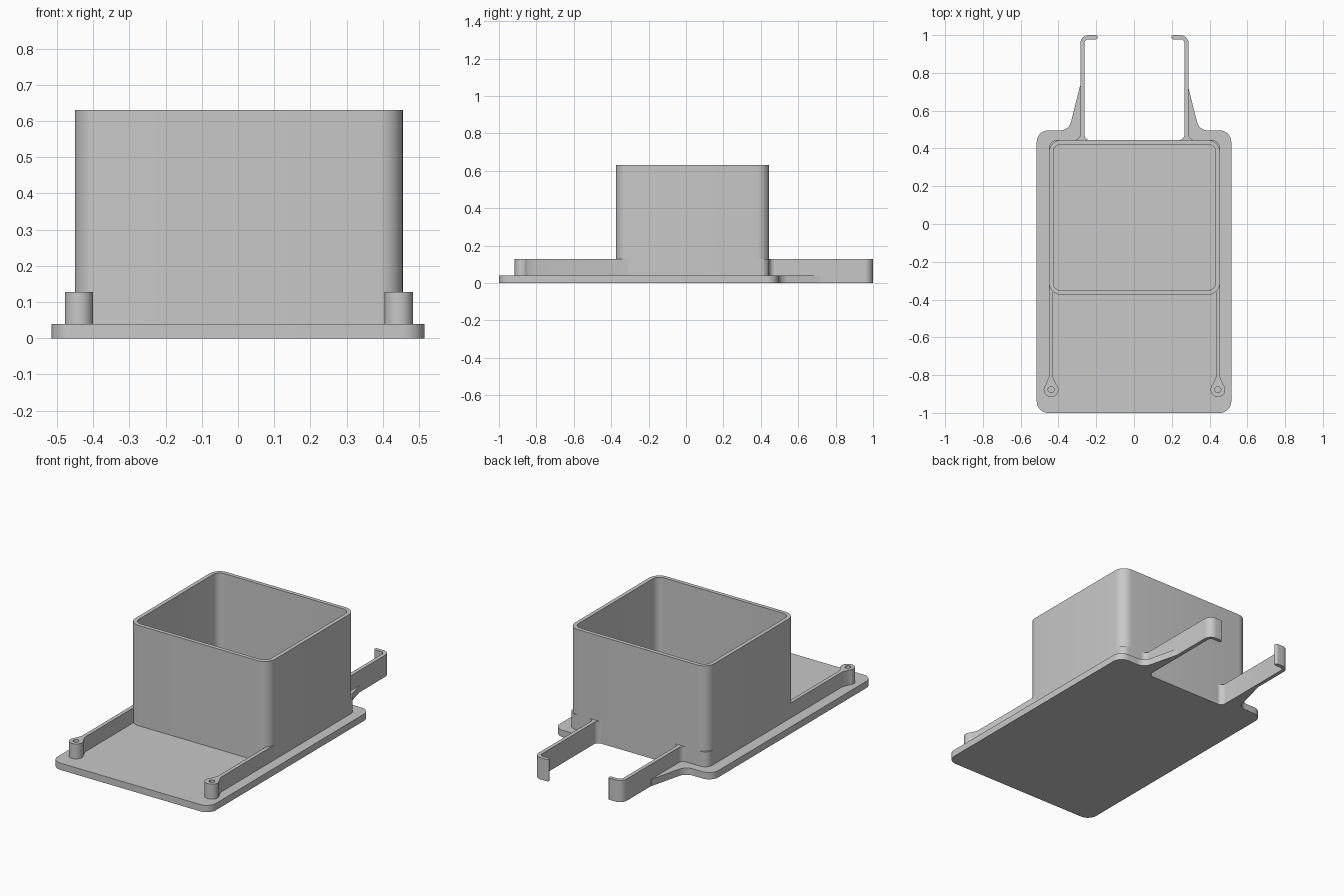
import bpy, bmesh, math
from mathutils import Vector

if "Cube" in bpy.data.objects:
    bpy.data.objects.remove(bpy.data.objects["Cube"])

grey = bpy.data.materials.new("matte grey")
grey.diffuse_color = (0.58, 0.58, 0.58, 1)
grey.use_nodes = True
grey.node_tree.nodes["Principled BSDF"].inputs["Base Color"].default_value = grey.diffuse_color


def rounded(points, steps=8):
    """Outline from (x, y, corner radius) points, each corner turned into an arc."""
    out = []
    for i, (x, y, r) in enumerate(points):
        p = Vector((x, y))
        if r == 0:
            out.append(p)
            continue
        a = (Vector(points[i - 1][:2]) - p).normalized()
        b = (Vector(points[(i + 1) % len(points)][:2]) - p).normalized()
        half = a.angle(b) / 2
        centre = p + (a + b).normalized() * (r / math.sin(half))
        u = p + a * (r / math.tan(half)) - centre
        v = p + b * (r / math.tan(half)) - centre
        sweep = u.angle(v)
        for k in range(steps + 1):
            t = k / steps
            out.append(centre + (u * math.sin((1 - t) * sweep)
                                 + v * math.sin(t * sweep)) / math.sin(sweep))
    return out


def flipped(points):
    """The same points mirrored in x, in reverse order."""
    return [(-x, y, r) for x, y, r in reversed(points)]


def rect(x0, x1, y0, y1, r):
    return rounded([(x0, y0, r), (x1, y0, r), (x1, y1, r), (x0, y1, r)])


def circle(cx, cy, r, n=40):
    return [Vector((cx + r * math.cos(2 * math.pi * k / n),
                    cy + r * math.sin(2 * math.pi * k / n))) for k in range(n)]


def prism(name, outline, z0, z1, hole=None, mirror=False, shift=0.0025):
    """Extrude an outline; a hole outline with equal point count makes a tube."""
    bm = bmesh.new()

    def loop(pts, z):
        return [bm.verts.new((p.x, p.y, z)) for p in pts]

    def bridge(a, b):
        for i in range(len(a)):
            j = (i + 1) % len(a)
            bm.faces.new((a[i], a[j], b[j], b[i]))

    low, top = loop(outline, z0), loop(outline, z1)
    bridge(low, top)
    if hole:
        hole_low, hole_top = loop(hole, z0), loop(hole, z1)
        bridge(hole_low, hole_top)
        bridge(low, hole_low)
        bridge(top, hole_top)
    else:
        bm.faces.new(low)
        bm.faces.new(top)
    bmesh.ops.recalc_face_normals(bm, faces=bm.faces)
    mesh = bpy.data.meshes.new(name)
    bm.to_mesh(mesh)
    bm.free()
    mesh.materials.append(grey)
    mesh.polygons.foreach_set("use_smooth", [True] * len(mesh.polygons))
    mesh.set_sharp_from_angle(angle=math.radians(30))
    ob = bpy.data.objects.new(name, mesh)
    ob.location.x = shift
    bpy.context.collection.objects.link(ob)
    if mirror:
        mod = ob.modifiers.new("mirror", 'MIRROR')
        mod.use_mirror_merge = False
    return ob


# base plate with tapered gussets beside the rear arms
half = [(0.515, -1.0, 0.06), (0.515, 0.495, 0.06), (0.345, 0.495, 0.06),
        (0.286, 0.73, 0), (0.28, 0.73, 0), (0.28, 0.445, 0)]
prism("base_plate", rounded(half + flipped(half)), 0, 0.04, shift=0)

# open-topped box
prism("box_walls", rect(-0.453, 0.453, -0.375, 0.445, 0.065), 0.02, 0.63,
      hole=rect(-0.43, 0.43, -0.352, 0.422, 0.042))

# low rail running along both sides and around the back of the box
outer = [(0.470, -0.85, 0), (0.453, -0.81, 0), (0.453, 0.445, 0.045)]
inner = [(0.431, 0.423, 0.023), (0.431, -0.81, 0), (0.414, -0.85, 0)]
prism("side_rail", rounded(outer + flipped(outer) + flipped(inner) + inner), 0.03, 0.128)

# screw posts at the front ends of the rails
prism("screw_posts", circle(0.4415, -0.877, 0.039), 0.03, 0.128,
      hole=circle(0.4415, -0.877, 0.016), mirror=True)

# rear arms with inward hooks and flared roots
arm = [(0.225, 0.44, 0), (0.265, 0.452, 0.03), (0.265, 0.978, 0.022),
       (0.195, 0.978, 0.0105), (0.195, 1.0, 0.0105), (0.287, 1.0, 0.045),
       (0.287, 0.452, 0.03), (0.33, 0.44, 0)]
prism("hook_arms", rounded(arm), 0, 0.128, mirror=True)
